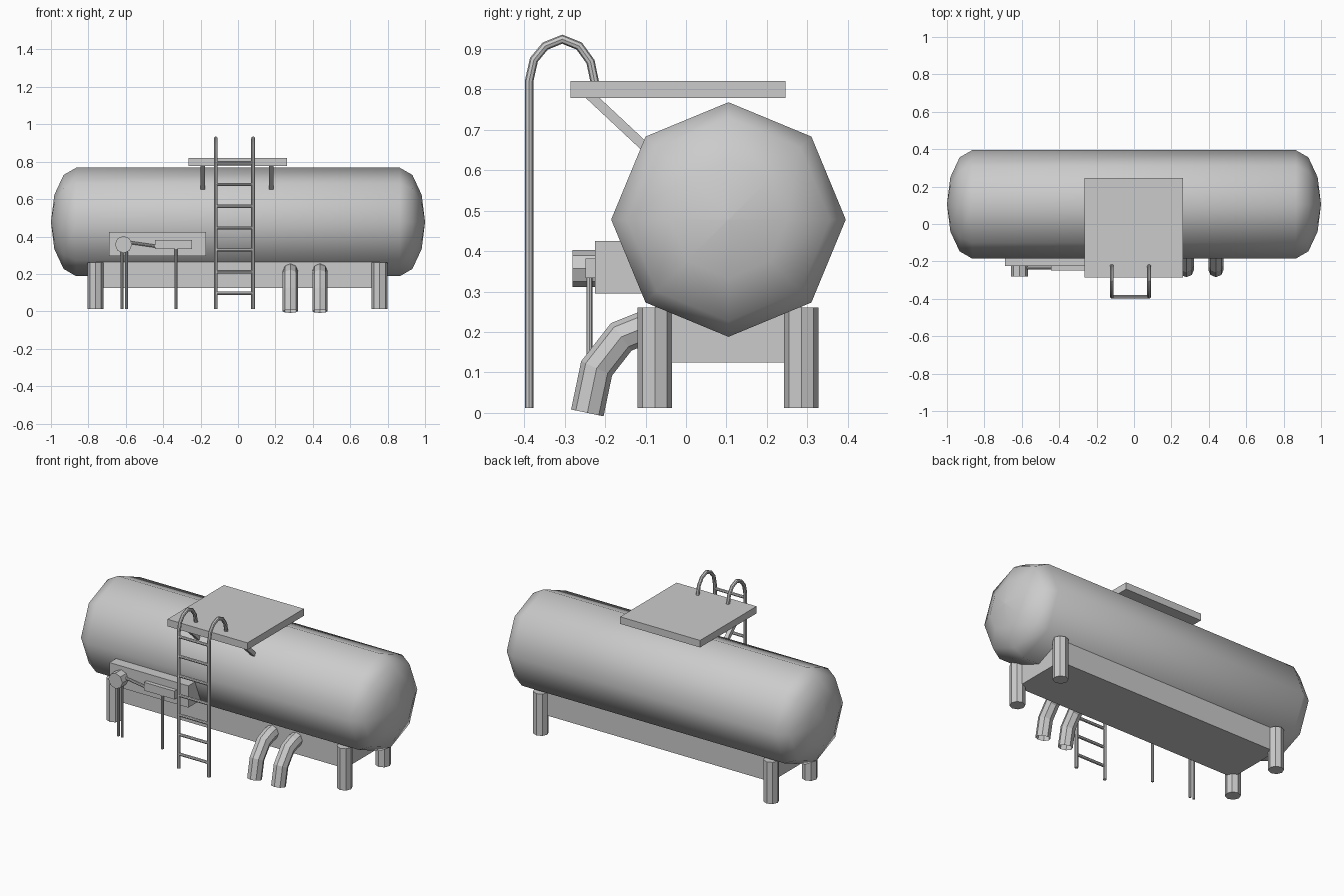
import bpy, bmesh
from math import sin, cos, pi, radians
from mathutils import Vector

if "Cube" in bpy.data.objects:
    bpy.data.objects.remove(bpy.data.objects["Cube"])


def finish(name, bm, smooth=None):
    bmesh.ops.recalc_face_normals(bm, faces=bm.faces)
    me = bpy.data.meshes.new(name)
    bm.to_mesh(me)
    bm.free()
    ob = bpy.data.objects.new(name, me)
    bpy.context.collection.objects.link(ob)
    if smooth:
        bpy.ops.object.select_all(action='DESELECT')
        ob.select_set(True)
        bpy.context.view_layer.objects.active = ob
        bpy.ops.object.shade_smooth_by_angle(angle=radians(smooth))
    return ob


def box(name, lo, hi):
    bm = bmesh.new()
    bmesh.ops.create_cube(bm, size=1)
    for v in bm.verts:
        v.co = [l + (h - l) * (c + 0.5) for l, h, c in zip(lo, hi, v.co)]
    return finish(name, bm)


def tube(name, path, radii, side=(1, 0, 0), n=8, caps=True, smooth=None, turn=0):
    """Sweep an n-sided ring along a planar path; side is the path plane's normal."""
    pts = [Vector(p) for p in path]
    if not isinstance(radii, (list, tuple)):
        radii = [radii] * len(pts)
    side = Vector(side)
    bm = bmesh.new()
    rings = []
    for i, p in enumerate(pts):
        a = (p - pts[i - 1]).normalized() if i else None
        b = (pts[i + 1] - p).normalized() if i < len(pts) - 1 else None
        t = ((a or b) + (b or a)).normalized()
        miter = 1 / max(0.5, t.dot(a or b))
        up = side.cross(t).normalized() * miter
        rings.append([bm.verts.new(p + radii[i] * (side * cos(turn + 2 * pi * k / n) + up * sin(turn + 2 * pi * k / n)))
                      for k in range(n)])
    for r, s in zip(rings, rings[1:]):
        for k in range(n):
            bm.faces.new((r[k], r[(k + 1) % n], s[(k + 1) % n], s[k]))
    if caps:
        bm.faces.new(rings[0])
        bm.faces.new(rings[-1])
    bmesh.ops.remove_doubles(bm, verts=bm.verts, dist=1e-5)
    return finish(name, bm, smooth)


# tank: eight-sided barrel with rounded ends
TY, TZ, TR = 0.105, 0.478, 0.29
ends = [(0.865 + 0.135 * sin(radians(a)), TR * cos(radians(a))) for a in (0, 30, 60, 89.9)]
profile = [(-x, r) for x, r in reversed(ends)] + ends
tube("tank", [(x, TY, TZ) for x, r in profile], [r for x, r in profile],
     side=(0, 1, 0), smooth=50)

# base frame and legs
box("base", (-0.76, -0.077, 0.125), (0.76, 0.285, 0.263))
for sx, x in (("left", -0.762), ("right", 0.757)):
    for sy, y in (("front", -0.077), ("back", 0.285)):
        tube(f"{sy}_{sx}_leg", [(x, y, 0.012), (x, y, 0.261)], 0.043)

# outlet pipes, open at the bottom
for i, x in enumerate((0.28, 0.438)):
    tube(f"outlet_pipe_{i + 1}", [(x, -0.244, 0), (x, -0.221, 0.11), (x, -0.16, 0.188),
                                  (x, -0.11, 0.208), (x, -0.04, 0.22)], 0.041, caps=False)

# platform with slanted braces
box("platform", (-0.265, -0.286, 0.778), (0.262, 0.246, 0.82))
for i, x in enumerate((-0.188, 0.177)):
    tube(f"platform_brace_{i + 1}", [(x, -0.245, 0.792), (x, -0.09, 0.647)], 0.0165,
         n=4, turn=pi / 4)

# ladder with hooked rails
LY = -0.388
hook = [(LY, 0.012), (LY, 0.82), (-0.376, 0.873), (-0.348, 0.907), (-0.306, 0.924),
        (-0.264, 0.907), (-0.236, 0.868), (-0.222, 0.80)]
for i, x in enumerate((-0.119, 0.081)):
    tube(f"ladder_rail_{i + 1}", [(x, y, z) for y, z in hook], 0.0105, smooth=30)
for i in range(7):
    z = 0.096 + i * 0.1165
    tube(f"ladder_rung_{i + 1}", [(-0.119, LY, z), (0.081, LY, z)], 0.009, side=(0, 1, 0))

# control box, dial, lever and valve block
box("control_box", (-0.69, -0.225, 0.295), (-0.17, -0.02, 0.425))
tube("dial", [(-0.612, -0.28, 0.357), (-0.612, -0.22, 0.357)], 0.046)
tube("lever", [(-0.60, -0.236, 0.371), (-0.43, -0.236, 0.347)], 0.008, side=(0, 1, 0))
box("valve_block", (-0.445, -0.249, 0.333), (-0.245, -0.22, 0.382))

# thin drain pipes
for i, x in enumerate((-0.621, -0.596, -0.331)):
    tube(f"drain_pipe_{i + 1}", [(x, -0.239, 0.012), (x, -0.239, 0.345)], 0.0075)
